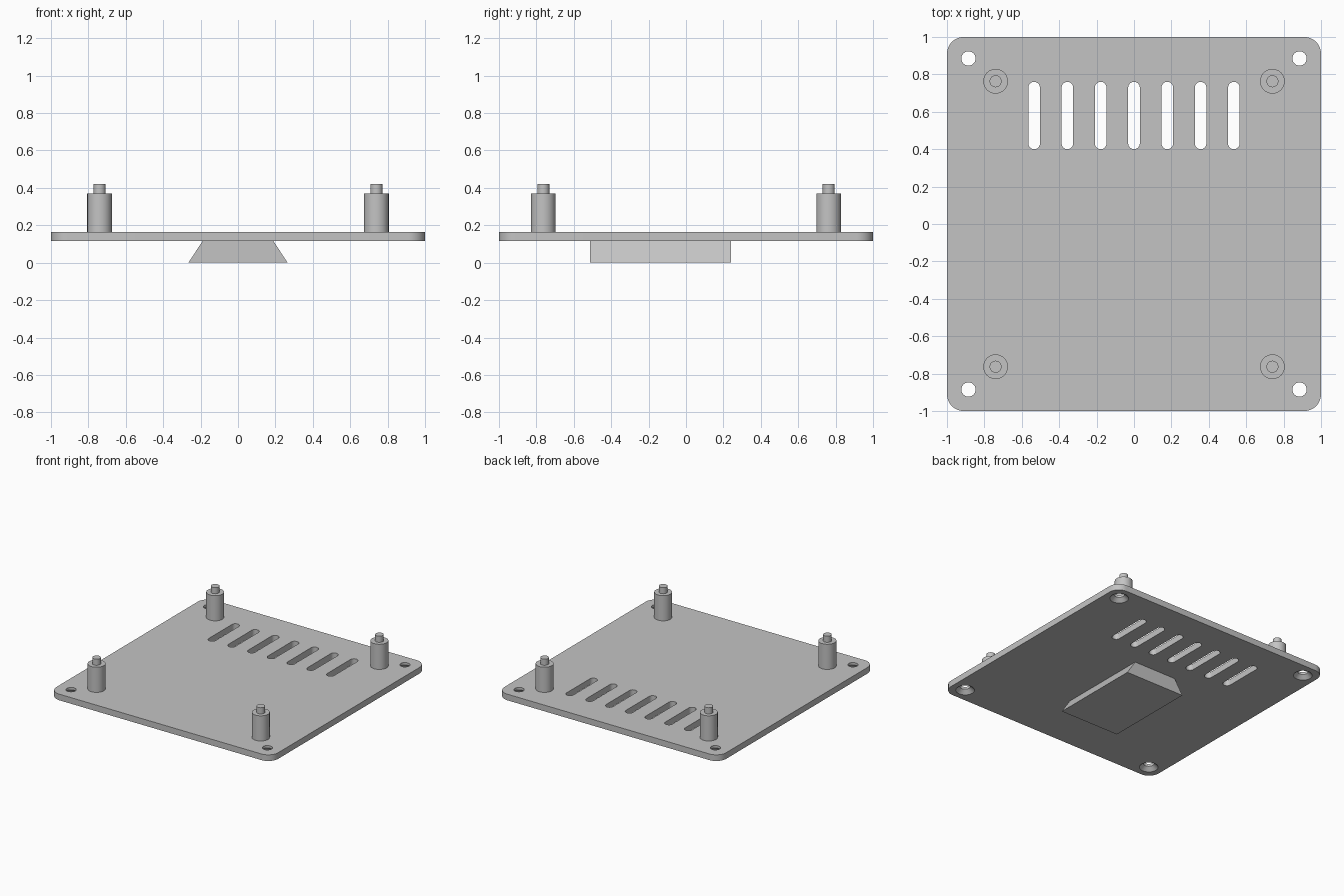
import bpy, bmesh, math

if "Cube" in bpy.data.objects:
    bpy.data.objects.remove(bpy.data.objects["Cube"], do_unlink=True)

grey = bpy.data.materials.new("plain grey")
grey.use_nodes = True
colour = (0.55, 0.55, 0.55, 1)
grey.diffuse_color = colour
grey.node_tree.nodes["Principled BSDF"].inputs["Base Color"].default_value = colour

PLATE_BOTTOM, PLATE_TOP = 0.115, 0.165


def rounded(cx, cy, hx, hy, r, steps=12):
    """Outline of a rounded rectangle, slot or circle, counter-clockwise."""
    points = []
    for quarter, (sx, sy) in enumerate([(1, 1), (-1, 1), (-1, -1), (1, -1)]):
        for i in range(steps + 1):
            a = math.pi / 2 * (quarter + i / steps)
            p = (cx + sx * (hx - r) + r * math.cos(a),
                 cy + sy * (hy - r) + r * math.sin(a))
            if not points or math.dist(p, points[-1]) > 1e-5:
                points.append(p)
    if math.dist(points[0], points[-1]) < 1e-5:
        points.pop()
    return points


def circle(cx, cy, r):
    return rounded(cx, cy, r, r, r)


def add_loft(bm, *sections):
    """Closed solid through (outline, height) sections."""
    rings = [[bm.verts.new((x, y, z)) for x, y in outline] for outline, z in sections]
    for low, high in zip(rings, rings[1:]):
        n = len(low)
        for i in range(n):
            j = (i + 1) % n
            bm.faces.new((low[i], low[j], high[j], high[i]))
    bm.faces.new(rings[0][::-1])
    bm.faces.new(rings[-1])


def make_object(name, bm):
    bmesh.ops.recalc_face_normals(bm, faces=bm.faces)
    mesh = bpy.data.meshes.new(name)
    bm.to_mesh(mesh)
    bm.free()
    mesh.materials.append(grey)
    obj = bpy.data.objects.new(name, mesh)
    bpy.context.collection.objects.link(obj)
    return obj


def select(obj):
    bpy.ops.object.select_all(action="DESELECT")
    obj.select_set(True)
    bpy.context.view_layer.objects.active = obj


def smooth(obj):
    select(obj)
    bpy.ops.object.shade_smooth_by_angle(angle=math.radians(30))


corners = [(sx, sy) for sx in (-1, 1) for sy in (-1, 1)]

# Base plate with rounded corners
bm = bmesh.new()
outline = rounded(0, 0, 1, 1, 0.09)
add_loft(bm, (outline, PLATE_BOTTOM), (outline, PLATE_TOP))
plate = make_object("base_plate", bm)

# Cutter: countersunk screw holes and vent slots
bm = bmesh.new()
for sx, sy in corners:
    x, y = sx * 0.885, sy * 0.885
    add_loft(bm,
             (circle(x, y, 0.08), PLATE_BOTTOM - 0.01),
             (circle(x, y, 0.038), PLATE_BOTTOM + 0.03),
             (circle(x, y, 0.038), PLATE_TOP + 0.02))
for i in range(-3, 4):
    slot = rounded(i * 0.178, 0.58, 0.031, 0.18, 0.031)
    add_loft(bm, (slot, PLATE_BOTTOM - 0.02), (slot, PLATE_TOP + 0.02))
cutter = make_object("hole_cutter", bm)
cutter.hide_render = True

cut = plate.modifiers.new("holes", "BOOLEAN")
cut.operation = "DIFFERENCE"
cut.solver = "EXACT"
cut.object = cutter
select(plate)
bpy.ops.object.modifier_apply(modifier=cut.name)
bpy.data.objects.remove(cutter, do_unlink=True)
smooth(plate)

# Standoff posts with locating pins
for sx, sy in corners:
    x, y = sx * 0.74, sy * 0.763
    bm = bmesh.new()
    body, pin = circle(x, y, 0.066), circle(x, y, 0.032)
    add_loft(bm, (body, PLATE_TOP), (body, 0.37), (pin, 0.37), (pin, 0.42))
    side = "left" if sx > 0 else "right"
    end = "back" if sy > 0 else "front"
    smooth(make_object(f"standoff_{end}_{side}", bm))

# Dovetail mounting rail under the plate
bm = bmesh.new()
sections = []
for half, z in ((0.265, 0), (0.19, PLATE_BOTTOM)):
    sections.append(([(-half, -0.513), (half, -0.513), (half, 0.24), (-half, 0.24)], z))
add_loft(bm, *sections)
make_object("dovetail_rail", bm)
